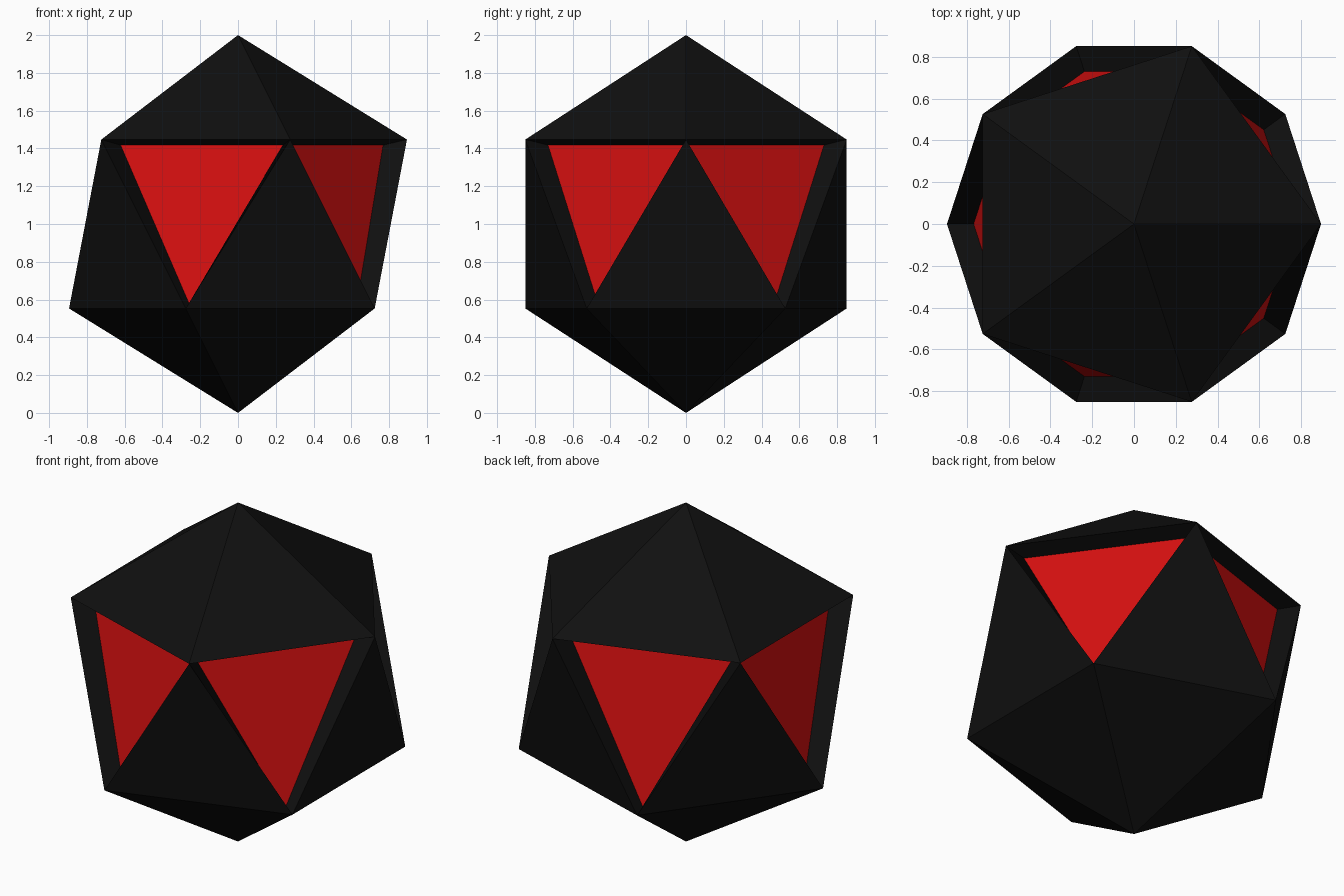
import bpy, bmesh, math
from mathutils import Vector

cube = bpy.data.objects.get("Cube")
if cube:
    bpy.data.objects.remove(cube, do_unlink=True)


def material(name, colour):
    mat = bpy.data.materials.new(name)
    mat.use_nodes = True
    mat.diffuse_color = colour
    mat.node_tree.nodes["Principled BSDF"].inputs["Base Color"].default_value = colour
    return mat


RADIUS, DEPTH = 1.0, 0.13
RING_Z = RADIUS / math.sqrt(5)
RING_R = 2 * RING_Z
BLACK, RED = 0, 1

bm = bmesh.new()


def ring(z, turn):
    """Five corners of one level of the solid."""
    angles = [math.radians(72 * k + turn) for k in range(5)]
    return [Vector((RING_R * math.cos(a), RING_R * math.sin(a), RADIUS + z)) for a in angles]


def add_face(corners, index):
    bm.faces.new(corners).material_index = index


# Corners of the twenty-sided body
upper_pos, lower_pos = ring(RING_Z, 0), ring(-RING_Z, 36)
top = bm.verts.new((0, 0, 2 * RADIUS))
base = bm.verts.new((0, 0, 0))
upper = [bm.verts.new(p) for p in upper_pos]
lower = [bm.verts.new(p) for p in lower_pos]

# Sunken corners: neighbouring panels share their upper ones
centre = Vector((0, 0, RADIUS))
normals = [((upper_pos[k] + lower_pos[k] + upper_pos[(k + 1) % 5]) / 3 - centre).normalized()
           for k in range(5)]
upper_in = [bm.verts.new(upper_pos[k] - DEPTH * (normals[k] + normals[k - 1]).normalized())
            for k in range(5)]
lower_in = [bm.verts.new(lower_pos[k] - DEPTH * normals[k]) for k in range(5)]

for k in range(5):
    n = (k + 1) % 5
    # Outer body faces
    add_face((top, upper[k], upper[n]), BLACK)
    add_face((base, lower[n], lower[k]), BLACK)
    add_face((lower[k], lower[n], upper[n]), BLACK)
    # Recess walls and sunken panel
    outer = (upper[k], lower[k], upper[n])
    inner = (upper_in[k], lower_in[k], upper_in[n])
    for i in range(3):
        j = (i + 1) % 3
        add_face((outer[i], outer[j], inner[j], inner[i]), BLACK)
    add_face(inner, RED)

mesh = bpy.data.meshes.new("faceted_body")
bm.to_mesh(mesh)
bm.free()
mesh.materials.append(material("black", (0.005, 0.005, 0.005, 1)))
mesh.materials.append(material("red", (0.65, 0.005, 0.005, 1)))
body = bpy.data.objects.new("faceted_body", mesh)
bpy.context.collection.objects.link(body)
